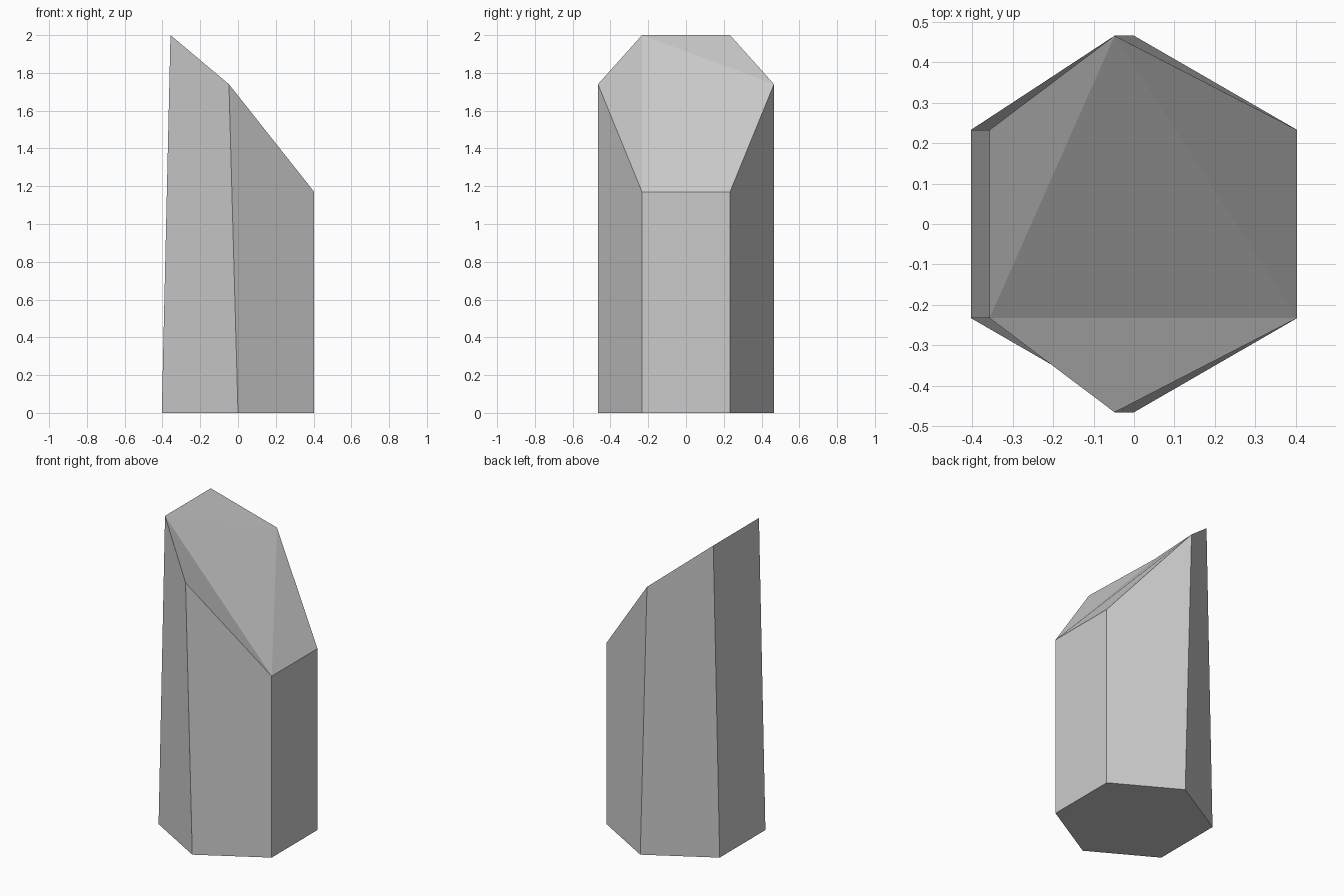
import bpy, bmesh
from math import cos, sin, radians

if "Cube" in bpy.data.objects:
    bpy.data.objects.remove(bpy.data.objects["Cube"])

R = 0.466                                   # hexagon radius
SHIFT = {1: (0.0, 1.17), 0: (-0.048, 1.74), -1: (0.046, 2.0)}  # side -> (x offset, height)

bm = bmesh.new()

# Hexagonal base ring and slanted top ring, counter-clockwise from front right
base, top = [], []
for i in range(6):
    a = radians(60 * i - 30)
    x, y = R * cos(a), R * sin(a)
    dx, z = SHIFT[(x > 0.01) - (x < -0.01)]
    base.append(bm.verts.new((x, y, 0)))
    top.append(bm.verts.new((x + dx, y, z)))

# Underside and the six slightly twisted sides
bm.faces.new(base[::-1])
for i in range(6):
    j = (i + 1) % 6
    bm.faces.new((base[j], top[j], top[i], base[i]))

# Bevelled crown: one centre triangle with three outer ones
bm.faces.new(top[0::2])
for i in (0, 2, 4):
    bm.faces.new((top[i], top[i + 1], top[(i + 2) % 6]))

mesh = bpy.data.meshes.new("stone_pillar")
bm.to_mesh(mesh)
bm.free()
pillar = bpy.data.objects.new("stone_pillar", mesh)
bpy.context.collection.objects.link(pillar)
